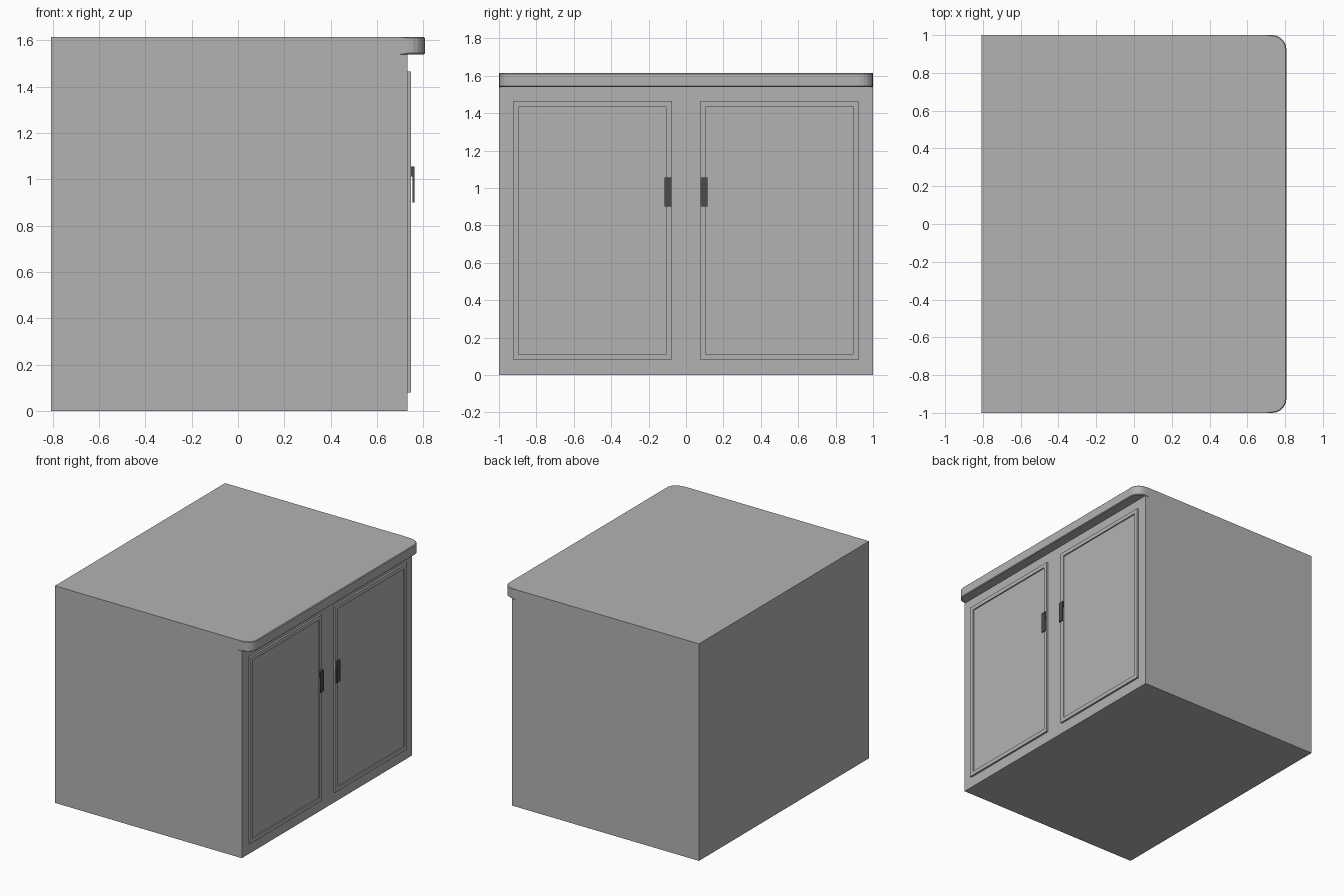
import bpy, bmesh, math

if "Cube" in bpy.data.objects:
    bpy.data.objects.remove(bpy.data.objects["Cube"])


def material(name, value):
    mat = bpy.data.materials.new(name)
    mat.diffuse_color = (value, value, value, 1)
    mat.use_nodes = True
    mat.node_tree.nodes["Principled BSDF"].inputs["Base Color"].default_value = mat.diffuse_color
    return mat


GREY = material("cabinet grey", 0.45)
DARK = material("handle dark grey", 0.07)


def finish(bm, name, mat):
    bmesh.ops.recalc_face_normals(bm, faces=bm.faces)
    mesh = bpy.data.meshes.new(name)
    bm.to_mesh(mesh)
    bm.free()
    mesh.materials.append(mat)
    obj = bpy.data.objects.new(name, mesh)
    bpy.context.collection.objects.link(obj)
    return obj


def add_prism(bm, outline, direction):
    """Extrude a closed outline along a direction."""
    face = bm.faces.new([bm.verts.new(p) for p in outline])
    result = bmesh.ops.extrude_face_region(bm, geom=[face], use_keep_orig=True)
    verts = [g for g in result["geom"] if isinstance(g, bmesh.types.BMVert)]
    bmesh.ops.translate(bm, verts=verts, vec=direction)


def add_box(bm, x, y, z):
    outline = [(x[0], y[0], z[0]), (x[1], y[0], z[0]),
               (x[1], y[1], z[0]), (x[0], y[1], z[0])]
    add_prism(bm, outline, (0, 0, z[1] - z[0]))


BACK, FRONT, EDGE = -0.807, 0.732, 0.807
TOP_LOW, TOP = 1.54, 1.615

# Cabinet body
bm = bmesh.new()
add_box(bm, (BACK, FRONT), (-1, 1), (0, TOP_LOW))
finish(bm, "cabinet_body", GREY)

# Worktop with rounded front corners and softened front edges
bm = bmesh.new()
radius = EDGE - FRONT
arc = [(FRONT + radius * math.sin(a), 1 - radius + radius * math.cos(a), TOP_LOW)
       for a in (math.pi / 2 * i / 5 for i in range(6))]
outline = [(BACK, 1, TOP_LOW)] + arc
outline += [(x, -y, z) for x, y, z in reversed(outline)]
add_prism(bm, outline, (0, 0, TOP - TOP_LOW))
rim = [e for e in bm.edges
       if min(v.co.x for v in e.verts) > FRONT - 0.001
       and abs(e.verts[0].co.z - e.verts[1].co.z) < 0.001
       and max(v.co.x for v in e.verts) > FRONT + 0.001]
bmesh.ops.bevel(bm, geom=rim, offset=0.005, segments=1, affect='EDGES')
finish(bm, "worktop", GREY)

for side, label in ((-1, "left"), (1, "right")):
    # Door with a shallow recessed panel
    bm = bmesh.new()
    y0, y1 = sorted((side * 0.077, side * 0.923))
    add_box(bm, (FRONT, 0.746), (y0, y1), (0.08, 1.465))
    bm.normal_update()
    bmesh.ops.recalc_face_normals(bm, faces=bm.faces)
    panel = max(bm.faces, key=lambda f: f.calc_center_median().x)
    bmesh.ops.inset_region(bm, faces=[panel], thickness=0.043)
    result = bmesh.ops.extrude_discrete_faces(bm, faces=[panel])
    bmesh.ops.translate(bm, verts=result["faces"][0].verts, vec=(-0.009, 0, 0))
    finish(bm, label + "_door", GREY)

    # Handle: mounting block on top, pull tab hanging clear of the door
    bm = bmesh.new()
    y0, y1 = sorted((side * 0.077, side * 0.116))
    profile = [(0.746, 1.013), (0.754, 1.013), (0.754, 0.90),
               (0.761, 0.90), (0.761, 1.056), (0.746, 1.056)]
    add_prism(bm, [(x, y0, z) for x, z in profile], (0, y1 - y0, 0))
    finish(bm, label + "_handle", DARK)
